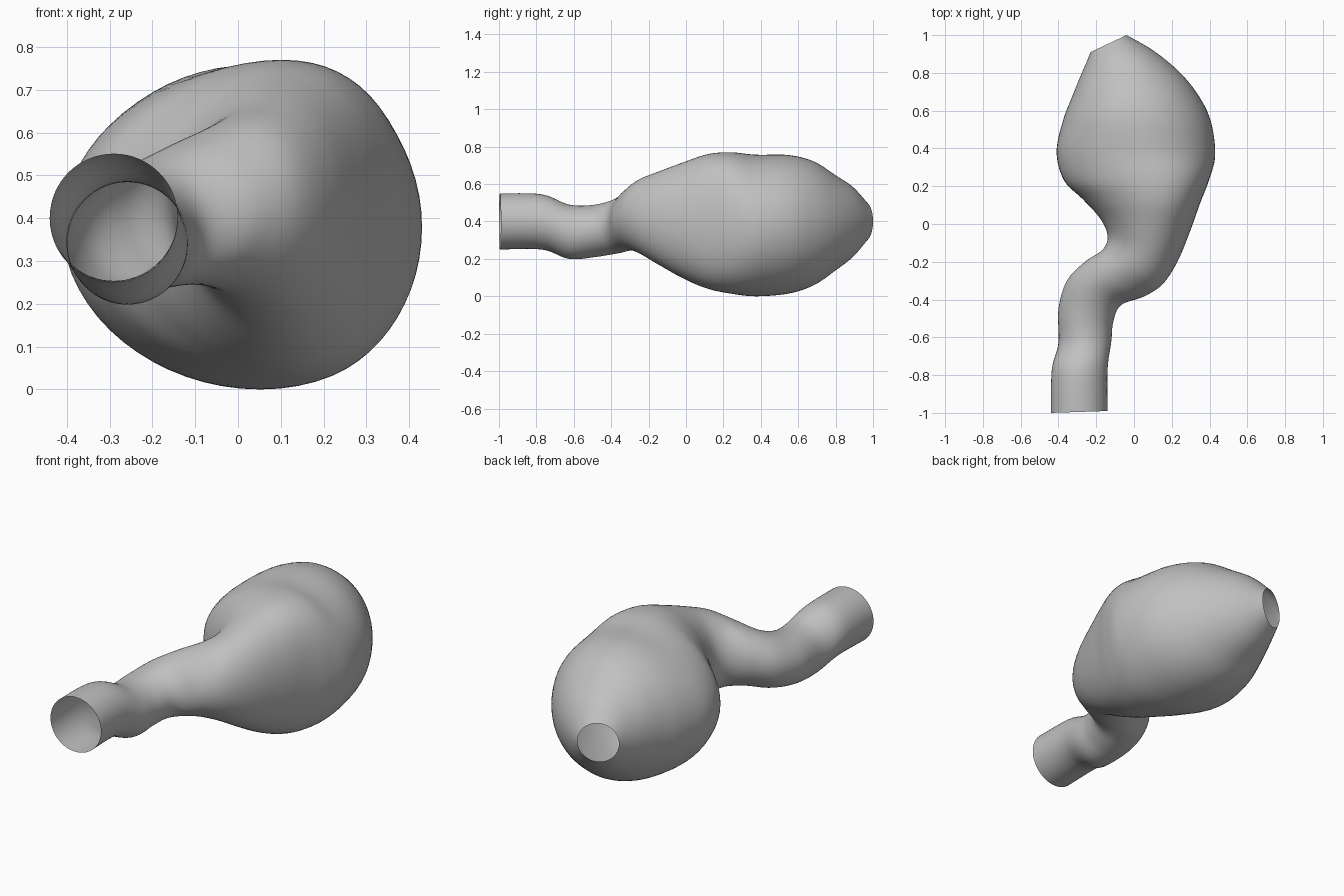
import bpy, bmesh, math
from mathutils import Vector

cube = bpy.data.objects.get("Cube")
if cube:
    bpy.data.objects.remove(cube, do_unlink=True)

grey = bpy.data.materials.new("neutral_grey")
grey.use_nodes = True
color = (0.53, 0.53, 0.53, 1)
grey.diffuse_color = color
grey.node_tree.nodes["Principled BSDF"].inputs["Base Color"].default_value = color

# Cross-sections: left x, left y, right x, right y, bottom z, top z,
# lean of the top and bottom towards the right edge
sections = [
    (-.44, -1, -.14, -.99, .25, .55, 0),
    (-.435, -.77, -.14, -.77, .25, .545, 0),
    (-.40, -.63, -.12, -.62, .20, .49, 0),
    (-.40, -.45, -.11, -.52, .21, .49, 0),
    (-.355, -.30, -.07, -.43, .23, .525, 0),
    (-.26, -.20, .05, -.385, .245, .58, 0),
    (-.165, -.135, .15, -.32, .225, .63, .03),
    (-.14, -.06, .23, -.20, .165, .67, .07),
    (-.18, .03, .30, -.03, .09, .72, .14),
    (-.27, .13, .35, .11, .04, .76, .23),
    (-.37, .23, .40, .24, .015, .77, .22),
    (-.41, .38, .43, .37, .0, .757, .1),
    (-.375, .55, .405, .55, .015, .755, .02),
    (-.325, .68, .335, .69, .06, .72, 0),
    (-.285, .78, .235, .81, .135, .65, 0),
    (-.25, .86, .10, .92, .21, .585, 0),
    (-.23, .91, -.04, 1, .295, .505, 0),
]
SIDES, STEPS = 64, 6


def blend(a, b, c, d, t):
    """Smooth curve through b and c."""
    return 0.5 * (2*b + (c-a)*t + (2*a-5*b+4*c-d)*t*t + (3*b-a-3*c+d)*t**3)


def smooth_sections(rows):
    last = len(rows) - 1
    for i in range(last):
        keys = [rows[max(0, min(last, i + k))] for k in (-1, 0, 1, 2)]
        for s in range(STEPS):
            yield [blend(*vals, s / STEPS) for vals in zip(*keys)]
    yield rows[last]


def ring(bm, row):
    lx, ly, rx, ry, low, high, lean = row
    centre = Vector(((lx + rx) / 2, (ly + ry) / 2, (low + high) / 2))
    across = Vector(((rx - lx) / 2, (ry - ly) / 2, 0))
    up = Vector((0, 0, (high - low) / 2))
    verts = []
    for k in range(SIDES):
        angle = math.tau * k / SIDES
        rise = math.sin(angle)
        reach = math.cos(angle) + lean * rise ** 2
        verts.append(bm.verts.new(centre + across * reach + up * rise))
    return verts


# Open-ended hollow vessel: round neck, double bend and swollen sac
bm = bmesh.new()
rings = [ring(bm, row) for row in smooth_sections(sections)]
for a, b in zip(rings, rings[1:]):
    for k in range(SIDES):
        n = (k + 1) % SIDES
        bm.faces.new((a[k], a[n], b[n], b[k]))
bmesh.ops.recalc_face_normals(bm, faces=bm.faces)
mesh = bpy.data.meshes.new("swollen_tube")
bm.to_mesh(mesh)
bm.free()
mesh.materials.append(grey)
tube = bpy.data.objects.new("swollen_tube", mesh)
bpy.context.collection.objects.link(tube)
bpy.context.view_layer.objects.active = tube
tube.select_set(True)
bpy.ops.object.shade_smooth_by_angle(angle=math.radians(60))
